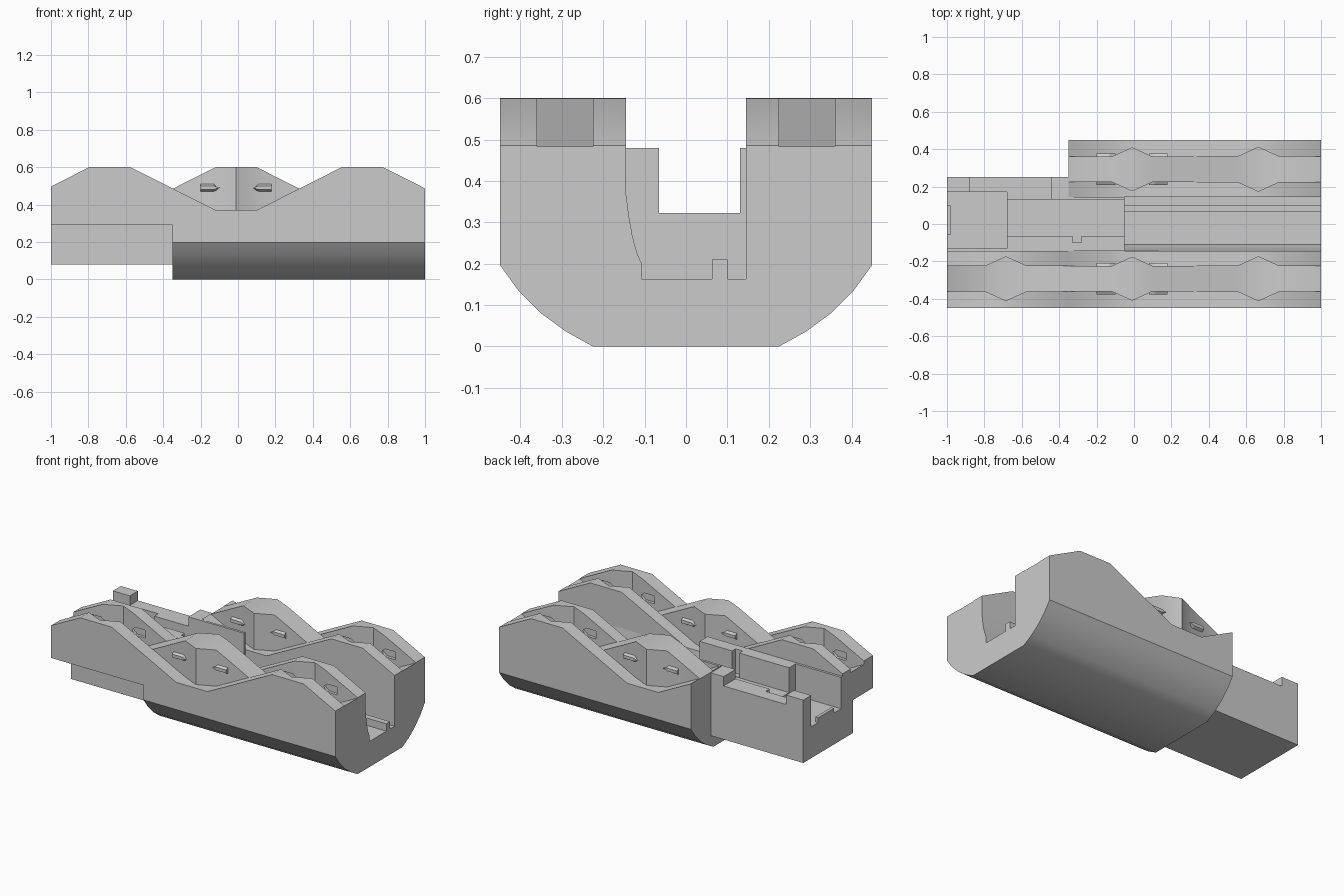
import bpy, bmesh, math

if "Cube" in bpy.data.objects:
    bpy.data.objects.remove(bpy.data.objects["Cube"])

grey = bpy.data.materials.new("plain grey")
grey.use_nodes = True
GREY = (0.6, 0.6, 0.6, 1)
grey.diffuse_color = GREY
grey.node_tree.nodes["Principled BSDF"].inputs["Base Color"].default_value = GREY


def skin(name, rings):
    """Closed solid through rings that have equal point counts."""
    bm = bmesh.new()
    loops = [[bm.verts.new(p) for p in ring] for ring in rings]
    for a, b in zip(loops, loops[1:]):
        for i in range(len(a)):
            j = (i + 1) % len(a)
            bm.faces.new((a[i], a[j], b[j], b[i]))
    bm.faces.new(loops[0])
    bm.faces.new(loops[-1])
    bmesh.ops.recalc_face_normals(bm, faces=bm.faces)
    mesh = bpy.data.meshes.new(name)
    bm.to_mesh(mesh)
    bm.free()
    mesh.materials.append(grey)
    obj = bpy.data.objects.new(name, mesh)
    bpy.context.collection.objects.link(obj)
    return obj


def along_x(name, section, x0, x1):
    return skin(name, [[(x, y, z) for y, z in section] for x in (x0, x1)])


def box(name, x0, x1, y0, y1, z0, z1):
    return along_x(name, [(y0, z0), (y1, z0), (y1, z1), (y0, z1)], x0, x1)


def cut(obj, cutter):
    mod = obj.modifiers.new("cut", "BOOLEAN")
    mod.operation = "DIFFERENCE"
    mod.solver = "EXACT"
    mod.object = cutter
    cutter.hide_render = True
    cutter.hide_viewport = True
    cutter.display_type = "WIRE"


# Wave rule: crests and troughs alternate every HALF along x
HALF, TROUGH, FLAT = 0.675, -0.01, 0.11
MID = 0.485
STEP_X = -0.35


def phase(x):
    return abs((x - TROUGH + HALF) % (2 * HALF) - HALF)


def wave(x):
    return MID + max(-0.115, min(0.115, (phase(x) - HALF / 2) * 0.505))


def half_width(x):
    d = phase(x)
    return 0.0675 + 0.05 * max(0, 1 - min(d, HALF - d) / FLAT)


centres = [TROUGH - HALF, TROUGH, TROUGH + HALF]
stations = sorted([c + o for c in centres for o in (-FLAT, 0, FLAT)] + [-1, STEP_X, 1])
BAND = 0.2925


def tooth(name, c, d, y_in, y_out, shrink):
    """Pointed peg shape beside a crest or trough centre."""
    outline = [(0.19, -1), (0.12, -1), (0.09, 0), (0.12, 1), (0.19, 1)]
    return skin(name, [[(c + d * x, y, 0.49 + 0.025 * z * k) for x, z in outline]
                       for y, k in ((y_in, 1), (y_out, shrink))])


# Wavy walls: two outer strips and a counter-waving middle band on each side
for side, s in (("front", -1), ("back", 1)):
    xs = [(x, 0.29 if x < STEP_X else 0.2) for x in stations
          if s < 0 or x >= STEP_X]
    if s < 0:
        xs.insert([x for x, _ in xs].index(STEP_X), (STEP_X, 0.29))
    limits = {
        "outer_strip": (lambda x: BAND + half_width(x), lambda x: 0.45, wave),
        "middle_band": (lambda x: BAND - half_width(x), lambda x: BAND + half_width(x),
                        lambda x: 2 * MID - wave(x)),
        "inner_strip": (lambda x: 0.145, lambda x: BAND - half_width(x), wave),
    }
    parts = {}
    for part, (lo, hi, top) in limits.items():
        parts[part] = skin(f"{side}_{part}", [
            [(x, s * lo(x), z0), (x, s * hi(x), z0),
             (x, s * hi(x), top(x)), (x, s * lo(x), top(x))] for x, z0 in xs])
    # Pegs on the raised hump, matching sockets in the hollows
    for edge, strip in ((1, "outer_strip"), (-1, "inner_strip")):
        y = BAND + edge * 0.0675
        for c in centres:
            if s > 0 and c < STEP_X:
                continue
            for d in (-1, 1):
                if c == TROUGH:
                    tooth(f"{side}_peg", c, d, s * (y - edge * 0.01),
                          s * (y + edge * 0.016), 0.4)
                else:
                    cut(parts[strip], tooth(f"{side}_socket_cutter", c, d,
                                            s * (y - edge * 0.01),
                                            s * (y + edge * 0.02), 1))

# Rounded keel, with a raised deck at one end and an open channel at the other
belly = [(0.225, 0), (0.29, 0.036), (0.35, 0.08), (0.405, 0.135), (0.45, 0.197)]
keel = [(-y, z) for y, z in reversed(belly)] + belly + [(0.45, 0.2), (0.145, 0.2)]
deck = [(0.13, 0.48), (0.13, 0.322), (-0.065, 0.322), (-0.065, 0.48), (-0.145, 0.48)]
close = [(-0.145, 0.2), (-0.45, 0.2)]
deck_keel = along_x("deck_keel", keel + [(0.145, 0.48)] + deck + close, STEP_X, -0.05)
cut(deck_keel, box("fence_slot_cutter", -0.33, -0.28, -0.1, -0.05, 0.325, 0.6))

channel = [(0.145, 0.163), (0.1, 0.163), (0.1, 0.21), (0.063, 0.21), (0.063, 0.163),
           (-0.107, 0.163), (-0.107, 0.2), (-0.118, 0.225), (-0.129, 0.265),
           (-0.138, 0.315), (-0.145, 0.37)]
along_x("channel_keel", keel + channel + close, -0.05, 1)

# Narrow tail block with its open tray
base = [(-0.25, 0.29), (-0.25, 0.08), (0.25, 0.08), (0.25, 0.42)]
along_x("tail_deck", base + [(0.13, 0.42)] + deck[1:] + [(-0.145, 0.29)], -0.68, STEP_X)
along_x("tail_tray", base + [(0.17, 0.42), (0.17, 0.28), (-0.13, 0.28), (-0.13, 0.48),
                             (-0.145, 0.48), (-0.145, 0.29)], -1, -0.68)
box("tray_lip", -1, -0.98, -0.06, 0.1, 0.28, 0.31)
box("end_post", -1, -0.88, 0.17, 0.25, 0.42, 0.48)
box("inner_post", -0.44, STEP_X, 0.13, 0.25, 0.42, 0.48)

# Soft shading that keeps the hard edges
for obj in bpy.context.scene.objects:
    obj.select_set(obj.type == "MESH" and not obj.hide_render)
    if obj.select_get():
        bpy.context.view_layer.objects.active = obj
bpy.ops.object.shade_smooth_by_angle(angle=math.radians(30))
